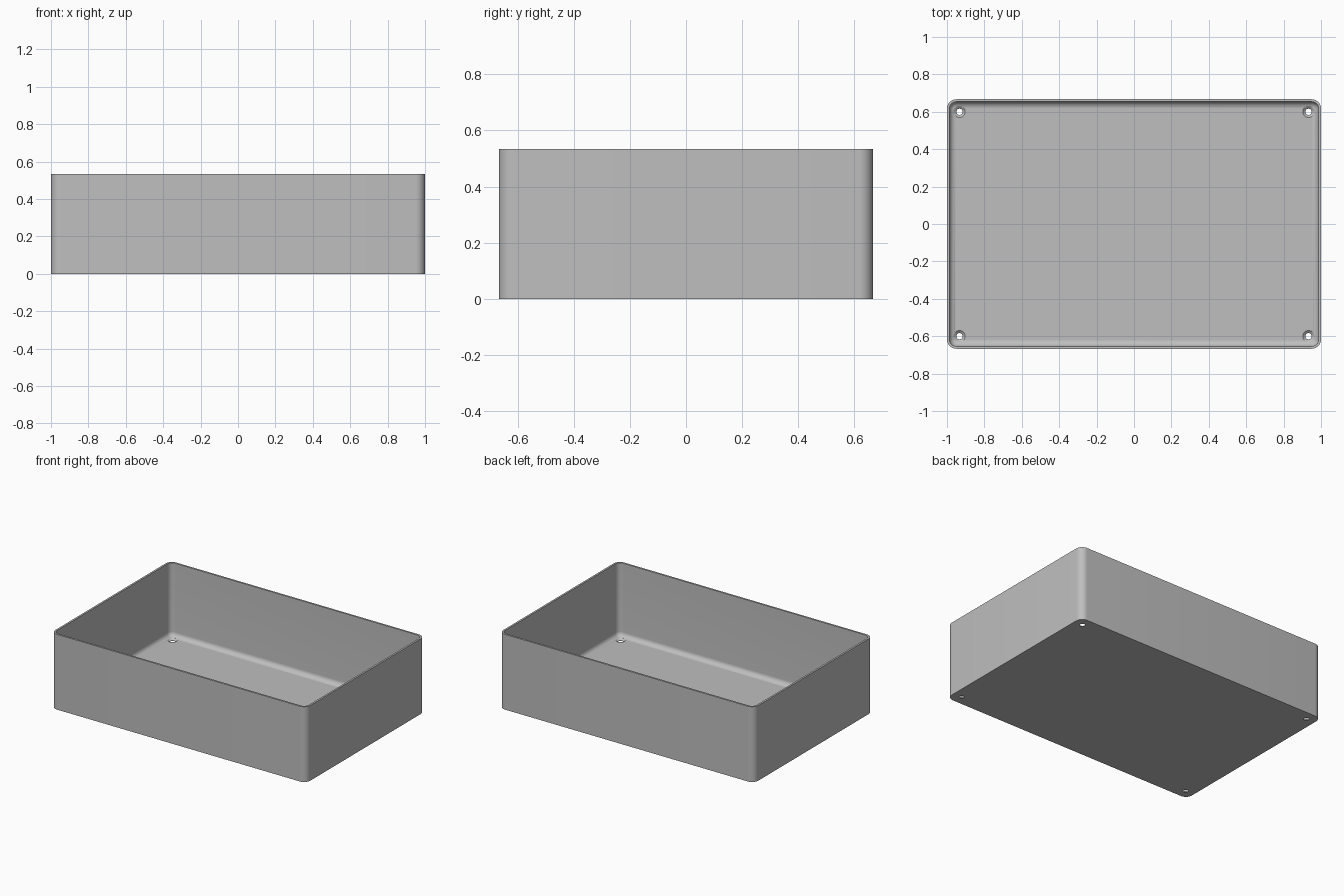
import bpy
import bmesh
from math import cos, sin, pi

cube = bpy.data.objects.get("Cube")
if cube:
    bpy.data.objects.remove(cube)

HALF_X, HALF_Y, HEIGHT = 1.0, 0.667, 0.533
WALL, CORNER, FILLET = 0.0133, 0.05, 0.033
ARC = 10

grey = bpy.data.materials.new("Plain grey")
grey.use_nodes = True
colour = (0.52, 0.52, 0.52, 1)
grey.diffuse_color = colour
grey.node_tree.nodes["Principled BSDF"].inputs["Base Color"].default_value = colour


def make_object(name, bm):
    bmesh.ops.recalc_face_normals(bm, faces=bm.faces)
    mesh = bpy.data.meshes.new(name)
    bm.to_mesh(mesh)
    bm.free()
    mesh.materials.append(grey)
    obj = bpy.data.objects.new(name, mesh)
    bpy.context.collection.objects.link(obj)
    return obj


def skin(bm, loops):
    """Join successive vertex loops with quads and cap both ends."""
    for a, b in zip(loops, loops[1:]):
        n = len(a)
        for i in range(n):
            j = (i + 1) % n
            bm.faces.new((a[i], a[j], b[j], b[i]))
    bm.faces.new(loops[0])
    bm.faces.new(loops[-1])


def rounded_loop(bm, inset, z):
    """Rounded rectangle, inset from the outer wall."""
    r = CORNER - inset
    verts = []
    for k, (sx, sy) in enumerate([(1, 1), (-1, 1), (-1, -1), (1, -1)]):
        for i in range(ARC + 1):
            a = (k + i / ARC) * pi / 2
            verts.append(bm.verts.new((sx * (HALF_X - CORNER) + r * cos(a),
                                       sy * (HALF_Y - CORNER) + r * sin(a), z)))
    return verts


# Open box: outer wall, rim, inner wall, filleted floor
bm = bmesh.new()
profile = [(0, 0), (0, HEIGHT), (WALL, HEIGHT)]
for i in range(ARC + 1):
    a = i / ARC * pi / 2
    profile.append((WALL + FILLET * (1 - cos(a)), WALL + FILLET * (1 - sin(a))))
skin(bm, [rounded_loop(bm, inset, z) for inset, z in profile])
box = make_object("open_box", bm)

# Countersunk screw holes in the four corners of the floor
bm = bmesh.new()
hole_profile = [(0.0167, -0.05), (0.0167, 0.002), (0.032, WALL + 0.001), (0.032, 0.08)]
for sx in (-1, 1):
    for sy in (-1, 1):
        rings = [[bm.verts.new((sx * 0.933 + r * cos(i * pi / 16),
                                sy * 0.6 + r * sin(i * pi / 16), z))
                  for i in range(32)] for r, z in hole_profile]
        skin(bm, rings)
cutter = make_object("screw_hole_cutter", bm)
cutter.hide_render = True

cut = box.modifiers.new("Screw holes", "BOOLEAN")
cut.object = cutter
cut.operation = "DIFFERENCE"
cut.solver = "EXACT"
for obj in bpy.context.selected_objects:
    obj.select_set(False)
bpy.context.view_layer.objects.active = box
box.select_set(True)
bpy.ops.object.modifier_apply(modifier=cut.name)
bpy.data.objects.remove(cutter)

# Smooth the rounded corners and keep the rim crisp
bpy.ops.object.shade_smooth_by_angle(angle=pi / 6)
